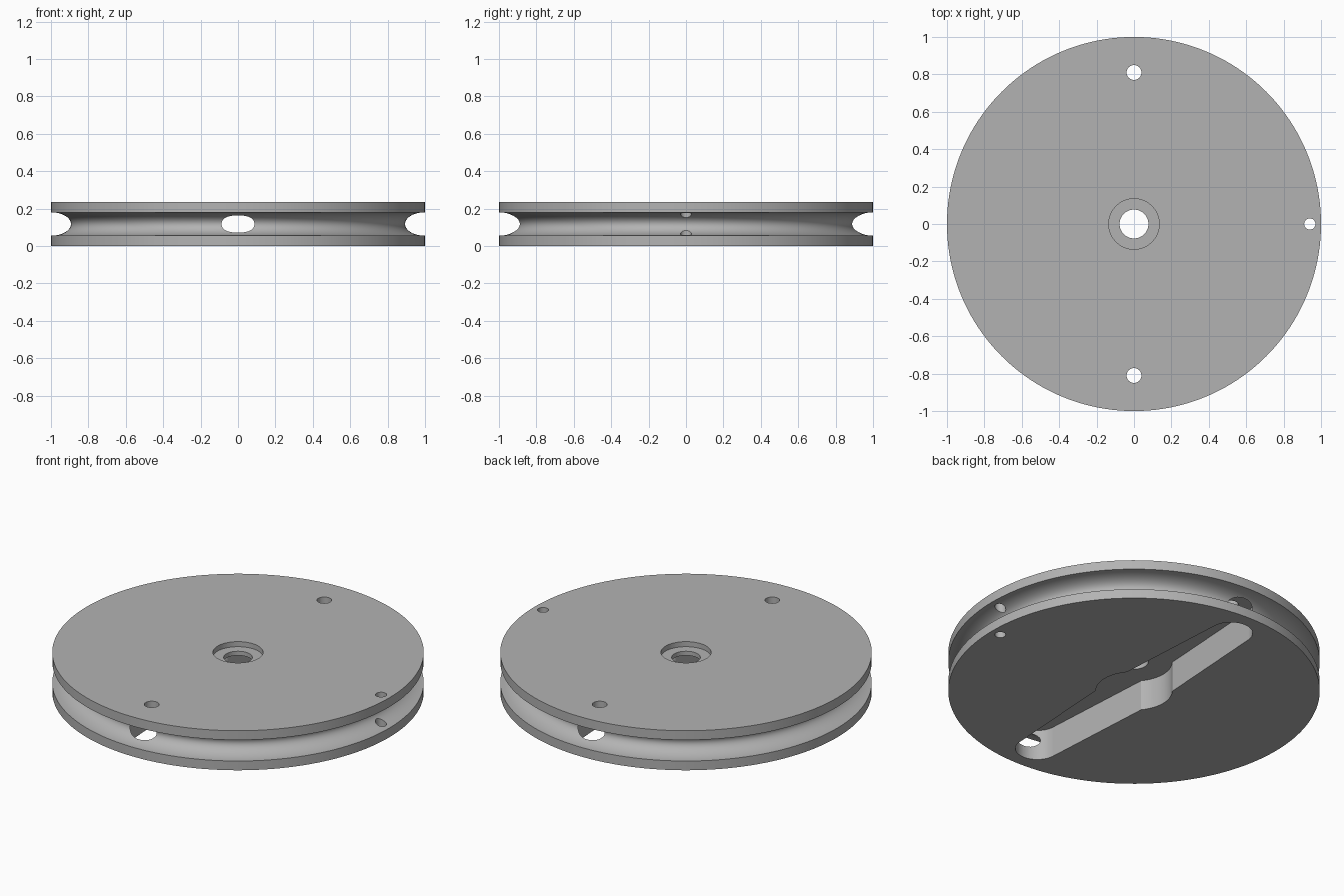
import bpy, bmesh
from math import sin, cos, pi, radians, atan2

if "Cube" in bpy.data.objects:
    bpy.data.objects.remove(bpy.data.objects["Cube"], do_unlink=True)

HEIGHT, SLOT_TOP = 0.235, 0.18
BORE, RECESS = 0.077, 0.135

grey = bpy.data.materials.new("plain grey")
grey.use_nodes = True
colour = (0.45, 0.45, 0.45, 1)
grey.diffuse_color = colour
grey.node_tree.nodes["Principled BSDF"].inputs["Base Color"].default_value = colour


def make_object(name, bm):
    bmesh.ops.recalc_face_normals(bm, faces=bm.faces)
    mesh = bpy.data.meshes.new(name)
    bm.to_mesh(mesh)
    bm.free()
    obj = bpy.data.objects.new(name, mesh)
    mesh.materials.append(grey)
    bpy.context.collection.objects.link(obj)
    return obj


def lathe(name, profile, steps=160):
    """Revolve a closed (radius, z) profile around the z axis."""
    bm = bmesh.new()
    rings = [[bm.verts.new((r * cos(2 * pi * i / steps), r * sin(2 * pi * i / steps), z))
              for r, z in profile] for i in range(steps)]
    n = len(profile)
    for i in range(steps):
        a, b = rings[i], rings[(i + 1) % steps]
        for j in range(n):
            k = (j + 1) % n
            bm.faces.new((a[j], b[j], b[k], a[k]))
    return make_object(name, bm)


def prism(name, outline, bottom, top):
    """Extrude a flat (x, y) outline between two heights."""
    bm = bmesh.new()
    face = bm.faces.new([bm.verts.new((x, y, bottom)) for x, y in outline])
    moved = bmesh.ops.extrude_face_region(bm, geom=[face])["geom"]
    bmesh.ops.translate(bm, vec=(0, 0, top - bottom),
                        verts=[v for v in moved if isinstance(v, bmesh.types.BMVert)])
    return make_object(name, bm)


def arc(cx, cy, radius, start, end, steps):
    return [(cx + radius * cos(start + (end - start) * i / steps),
             cy + radius * sin(start + (end - start) * i / steps)) for i in range(steps + 1)]


# Wheel: grooved rim, centre bore and shallow recess on top
groove = [(1 - 0.107 * sin(pi * i / 32), HEIGHT / 2 - 0.0625 * cos(pi * i / 32))
          for i in range(33)]
wheel = lathe("pulley_wheel", [(BORE, 0), (1, 0)] + groove + [
    (1, HEIGHT), (RECESS, HEIGHT), (RECESS, HEIGHT - 0.03), (BORE, HEIGHT - 0.03)])

# Underside slot: round hub with two tapered arms
hub = atan2(0.13, 0.16)
slot = (arc(0, 0.81, 0.118, 0, pi, 32) + arc(0, 0, 0.206, pi - hub, pi + hub, 16)
        + arc(0, -0.81, 0.118, pi, 2 * pi, 32) + arc(0, 0, 0.206, -hub, hub, 16))
cutters = [prism("slot_cutter", slot, -0.1, SLOT_TOP)]

# Screw holes above the slot arms, cord hole through both flanges
for name, x, y, radius, bottom in (("back_screw_cutter", 0, 0.81, 0.04, 0.1),
                                   ("front_screw_cutter", 0, -0.81, 0.04, 0.1),
                                   ("cord_hole_cutter", 0.94, 0, 0.03, -0.1)):
    cutters.append(prism(name, arc(x, y, radius, 0, 2 * pi, 32)[:-1], bottom, 0.4))

bpy.ops.object.select_all(action='DESELECT')
wheel.select_set(True)
bpy.context.view_layer.objects.active = wheel
for cutter in cutters:
    mod = wheel.modifiers.new(cutter.name, 'BOOLEAN')
    mod.operation, mod.solver, mod.object = 'DIFFERENCE', 'EXACT', cutter
    bpy.ops.object.modifier_apply(modifier=mod.name)
    bpy.data.objects.remove(cutter, do_unlink=True)

bpy.ops.object.shade_smooth_by_angle(angle=radians(30))
